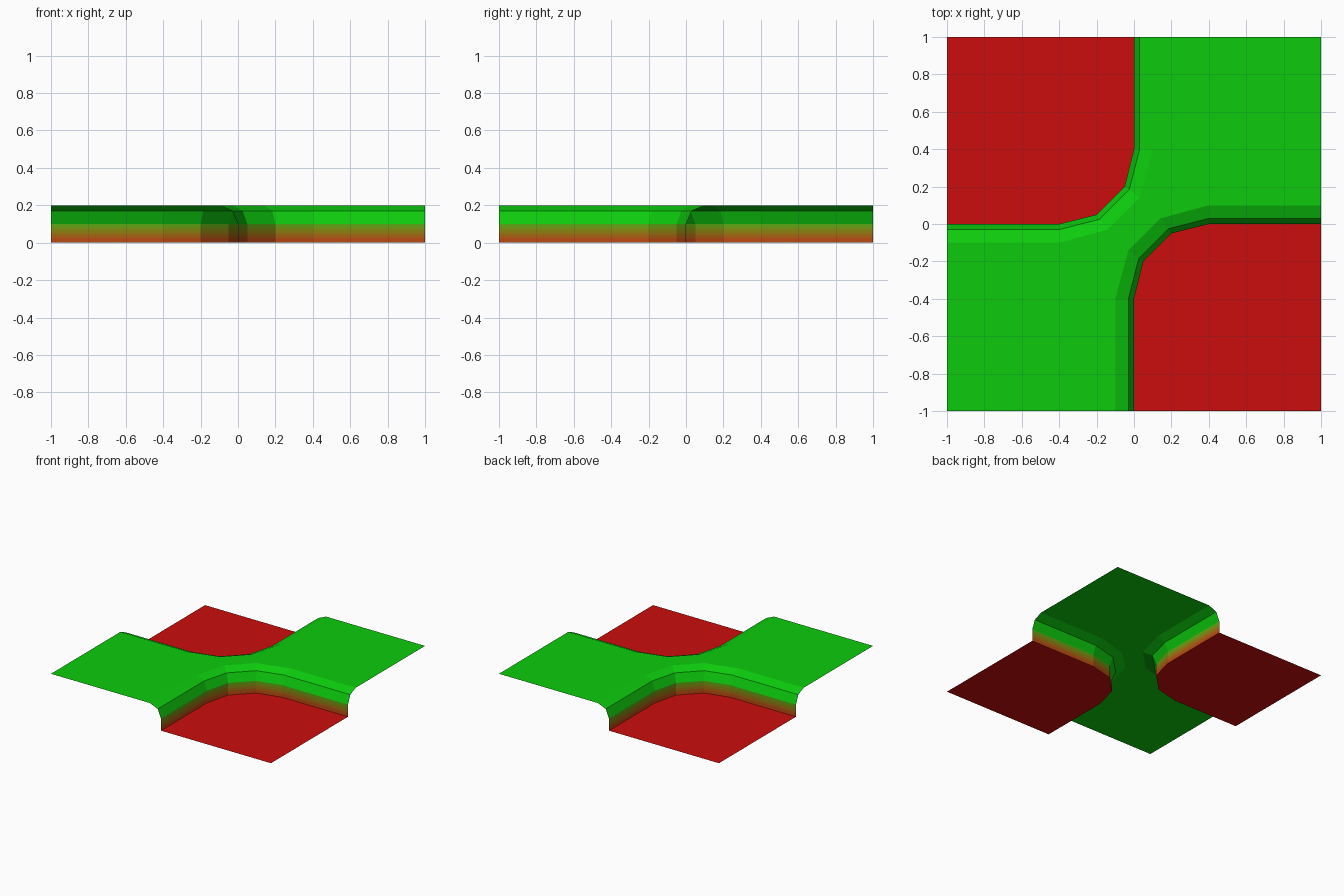
import bpy

if "Cube" in bpy.data.objects:
    bpy.data.objects.remove(bpy.data.objects["Cube"])

# Flat colours (linear)
def material(name, rgb):
    m = bpy.data.materials.new(name)
    m.diffuse_color = (*rgb, 1)
    m.use_nodes = True
    m.node_tree.nodes["Principled BSDF"].inputs["Base Color"].default_value = m.diffuse_color
    return m

red = material("red", (0.60, 0.004, 0.004))
green = material("green", (0.004, 0.60, 0.004))
# Cliff bands, from the foot to the top: (upper height, colour)
bands = [
    (0.025, material("rust", (0.50, 0.07, 0.006))),
    (0.040, material("orange_brown", (0.41, 0.115, 0.006))),
    (0.055, material("brown", (0.33, 0.17, 0.006))),
    (0.070, material("olive", (0.26, 0.23, 0.006))),
    (0.085, material("moss", (0.19, 0.30, 0.006))),
    (0.100, material("leaf", (0.11, 0.39, 0.006))),
]

# Cliff lines around the front right corner, from the front edge to the right edge
def line(offset, bend):
    half = [(-offset, -1), (-offset, -0.4), bend]
    return half + [(-y, -x) for x, y in reversed(half)]

foot = line(0.0, (0.05, -0.20))
lip = line(0.03, (0.025, -0.185))
crest = line(0.10, (-0.03, -0.14))

def at(points, z):
    return [(x, y, z) for x, y in points]

def turn(points):
    return [(-x, -y, z) for x, y, z in points]

def make(name, verts, faces, mats, indices=None):
    me = bpy.data.meshes.new(name)
    me.from_pydata(verts, [], faces)
    for m in mats:
        me.materials.append(m)
    if indices:
        for p, i in zip(me.polygons, indices):
            p.material_index = i
    me.update()
    bpy.context.collection.objects.link(bpy.data.objects.new(name, me))

# Rows of the cliff: banded wall, then two green slopes
rows = [at(foot, 0)] + [at(foot, z) for z, _ in bands] + [at(lip, 0.17), at(crest, 0.2)]
n = len(foot)
faces, indices = [], []
for r in range(len(rows) - 1):
    for i in range(n - 1):
        a = r * n + i
        faces.append((a, a + 1, a + n + 1, a + n))
        indices.append(min(r, len(bands)))
cliff = [v for row in rows for v in row]
cliff_mats = [m for _, m in bands] + [green]
floor = at(foot + [(1, -1)], 0)
floor_face = [tuple(reversed(range(n + 1)))]

# Low ground and cliff on both opposite corners
for side, place in (("front_right", list), ("back_left", turn)):
    make("cliff_" + side, place(cliff), faces, cliff_mats, indices)
    make("low_ground_" + side, place(floor), floor_face, [red])

# Raised ground: strips between the two crests, plus the two outer corners
front = at(crest, 0.2)
back = list(reversed(turn(front)))
top = front + back + [(-1, -1, 0.2), (1, 1, 0.2)]
top_faces = [(i, i + 1, n + i + 1, n + i) for i in range(n - 1)]
top_faces += [(2 * n, 0, n), (n - 1, 2 * n + 1, 2 * n - 1)]
make("raised_ground", top, top_faces, [green])
